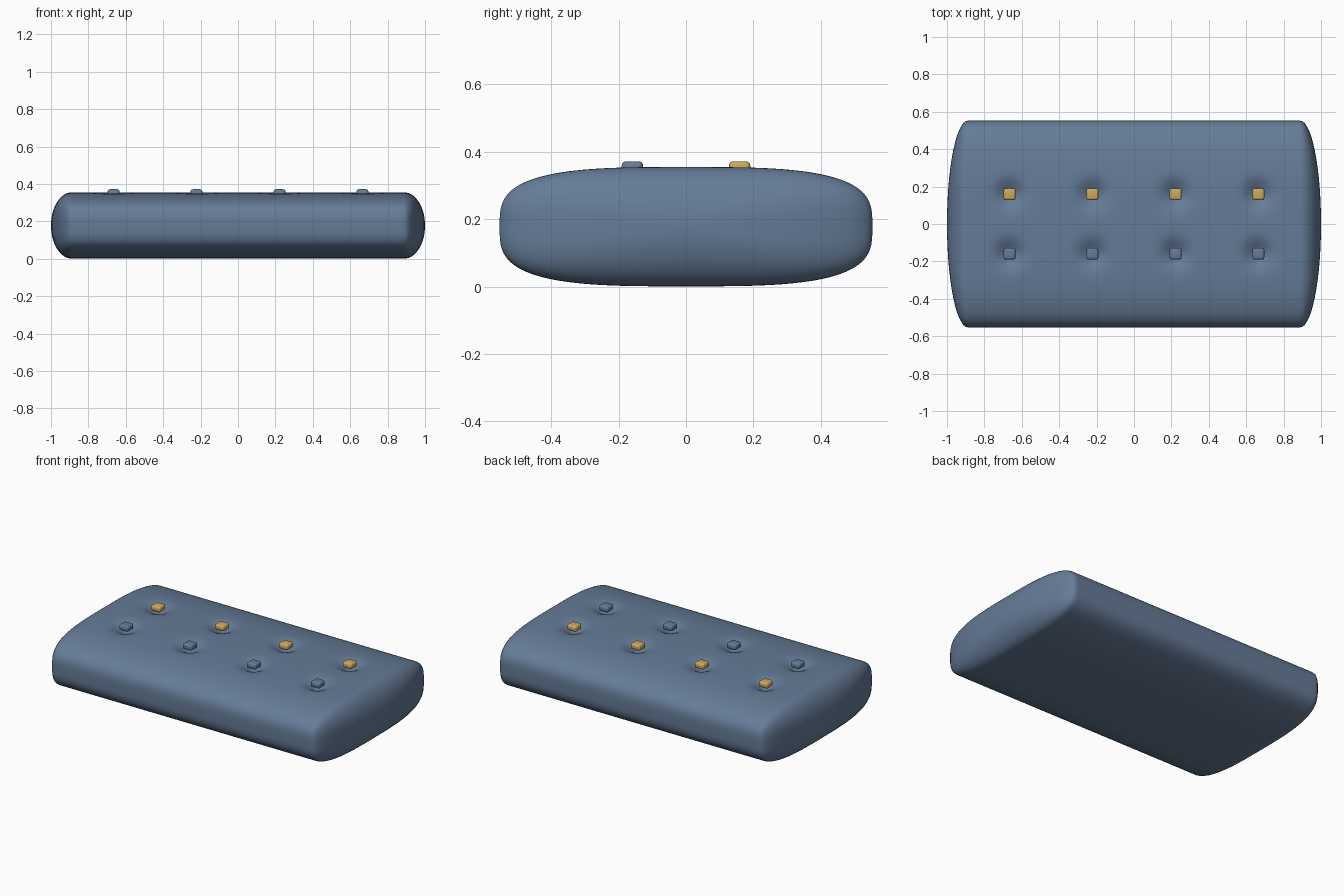
import bpy
import bmesh
from math import cos, sin, pi, exp

cube = bpy.data.objects.get("Cube")
if cube:
    bpy.data.objects.remove(cube, do_unlink=True)


def material(name, rgb):
    mat = bpy.data.materials.new(name)
    mat.use_nodes = True
    colour = (*rgb, 1)
    mat.diffuse_color = colour
    mat.node_tree.nodes["Principled BSDF"].inputs["Base Color"].default_value = colour
    return mat


blue = material("slate blue fabric", (0.13, 0.2, 0.31))
gold = material("gold button", (0.6, 0.4, 0.11))

HALF_Y, HALF_Z, MID_Z = 0.553, 0.177, 0.178
CAP_X, CAP = 0.888, 0.112
POWER = 3.3
SEGMENTS, STATIONS, CAP_STEPS = 192, 96, 14
TUFT_X = (-0.665, -0.222, 0.222, 0.665)
TUFT_Y = 0.159
DENT, SPREAD = 0.045, 0.045


def finish(bm, name, mat):
    bmesh.ops.recalc_face_normals(bm, faces=bm.faces)
    mesh = bpy.data.meshes.new(name)
    bm.to_mesh(mesh)
    bm.free()
    mesh.materials.append(mat)
    for poly in mesh.polygons:
        poly.use_smooth = True
    obj = bpy.data.objects.new(name, mesh)
    bpy.context.collection.objects.link(obj)
    return obj


# Cushion: squarish oval section lofted along x, with domed ends
def section_point(angle):
    c, s = cos(angle), sin(angle)
    r = (abs(c) ** POWER + abs(s) ** POWER) ** (-1 / POWER)
    return HALF_Y * r * c, HALF_Z * r * s


dome = [(CAP_X + CAP * sin(a), cos(a))
        for a in (pi / 2 * i / CAP_STEPS for i in range(1, CAP_STEPS))]
middle = [(CAP_X * (2 * i / STATIONS - 1), 1) for i in range(STATIONS + 1)]
stations = [(-x, s) for x, s in reversed(dome)] + middle + dome
outline = [section_point(2 * pi * i / SEGMENTS) for i in range(SEGMENTS)]

bm = bmesh.new()
rings = [[bm.verts.new((x, y * s, MID_Z + z * s)) for y, z in outline]
         for x, s in stations]
for a, b in zip(rings, rings[1:]):
    for i in range(SEGMENTS):
        j = (i + 1) % SEGMENTS
        bm.faces.new((a[i], a[j], b[j], b[i]))
for ring, x in ((rings[0], -CAP_X - CAP), (rings[-1], CAP_X + CAP)):
    tip = bm.verts.new((x, 0, MID_Z))
    for i in range(SEGMENTS):
        bm.faces.new((ring[i], ring[(i + 1) % SEGMENTS], tip))

# Tufted dents pressed into the top
for v in bm.verts:
    if v.co.z > MID_Z + HALF_Z / 2:
        v.co.z -= sum(DENT * exp(-((v.co.x - tx) ** 2 + (v.co.y - ty) ** 2)
                                 / (2 * SPREAD ** 2))
                      for tx in TUFT_X for ty in (-TUFT_Y, TUFT_Y))
finish(bm, "cushion", blue)


# Buttons: small rounded square pads, plain in front and gold behind
def button(name, x, y, mat):
    bm = bmesh.new()
    bmesh.ops.create_cube(bm, size=1)
    bmesh.ops.scale(bm, vec=(0.064, 0.064, 0.037), verts=bm.verts)
    bmesh.ops.bevel(bm, geom=bm.edges[:], offset=0.013, segments=3,
                    profile=0.5, affect='EDGES')
    obj = finish(bm, name, mat)
    obj.location = (x, y, 0.3535)


for n, x in enumerate(TUFT_X, 1):
    button(f"front_button_{n}", x, -TUFT_Y, blue)
    button(f"back_button_{n}", x, TUFT_Y, gold)
